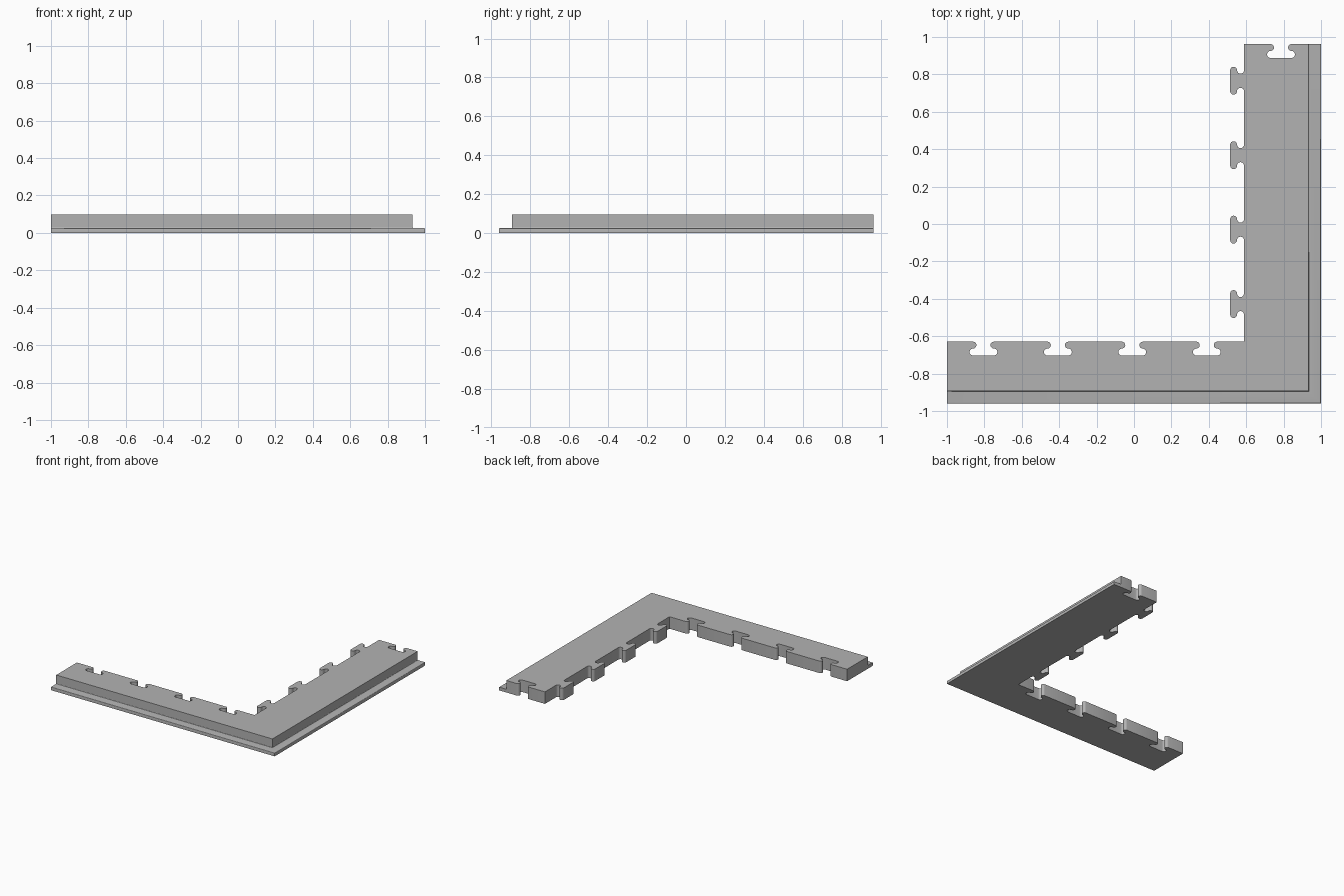
import bpy, bmesh, math
from mathutils import Vector

cube = bpy.data.objects.get("Cube")
if cube:
    bpy.data.objects.remove(cube, do_unlink=True)

# Main dimensions
HEIGHT = 0.097
LEFT, WALL_X = -1.0, 0.933
FRONT, BACK = -0.893, 0.962
INNER_X, INNER_Y = 0.588, -0.629
LIP_W, LIP_H = 0.067, 0.026
PITCH = 0.398
R = 0.0185          # rounding of the joint

grey = bpy.data.materials.new("rubber_grey")
grey.use_nodes = True
colour = (0.45, 0.45, 0.45, 1)
grey.diffuse_color = colour
grey.node_tree.nodes["Principled BSDF"].inputs["Base Color"].default_value = colour


def arc(cx, cy, r, start, end, steps=8):
    """Points along an arc, angles in degrees."""
    angles = [math.radians(start + (end - start) * i / steps) for i in range(steps + 1)]
    return [(cx + r * math.cos(a), cy + r * math.sin(a)) for a in angles]


def joint():
    """T-shaped interlock: u runs along the edge, v away from it."""
    neck = arc(0.056, R, R, 270, 90)
    head = arc(0.056, 3 * R, R, -90, 90)[1:]
    half = neck + head
    return half + [(-u, v) for u, v in reversed(half)]


def place(centre, along, depth):
    """Joint outline placed on an edge, walked in the 'along' direction."""
    c, a, d = Vector(centre), Vector(along), Vector(depth)
    return [c + a * u + d * v for u, v in reversed(joint())]


def finish(name, bm):
    bmesh.ops.recalc_face_normals(bm, faces=bm.faces)
    mesh = bpy.data.meshes.new(name)
    bm.to_mesh(mesh)
    bm.free()
    mesh.materials.append(grey)
    obj = bpy.data.objects.new(name, mesh)
    bpy.context.collection.objects.link(obj)
    bpy.ops.object.select_all(action="DESELECT")
    obj.select_set(True)
    bpy.context.view_layer.objects.active = obj
    bpy.ops.object.shade_smooth_by_angle(angle=math.radians(35))
    return obj


# Corner body: L outline with sockets and tabs, anticlockwise
outline = [(LEFT, FRONT), (WALL_X, FRONT), (WALL_X, BACK)]
outline += place((0.786, BACK), (-1, 0), (0, -1))
outline += [(INNER_X, BACK)]
for i in range(4):
    outline += place((INNER_X, 0.766 - PITCH * i), (0, -1), (-1, 0))
outline += [(INNER_X, INNER_Y)]
for i in range(4):
    outline += place((0.389 - PITCH * i, INNER_Y), (-1, 0), (0, -1))
outline += [(LEFT, INNER_Y)]

bm = bmesh.new()
base = bm.faces.new([bm.verts.new((p[0], p[1], 0)) for p in outline])
top = bmesh.ops.extrude_face_region(bm, geom=[base], use_keep_orig=True)["geom"]
bmesh.ops.translate(bm, verts=[g for g in top if isinstance(g, bmesh.types.BMVert)],
                    vec=(0, 0, HEIGHT))
finish("corner_body", bm)

# Edge lip: filleted profile swept round the two outer sides with a mitre
f = 0.005
profile = [(0, 0), (LIP_W, 0)]
profile += arc(LIP_W - f, LIP_H - f, f, 0, 90, 4)
profile += arc(f, LIP_H + f, f, 270, 180, 4)
bm = bmesh.new()
rings = []
for station in (lambda d: (LEFT, FRONT - d),
                lambda d: (WALL_X + d, FRONT - d),
                lambda d: (WALL_X + d, BACK)):
    rings.append([bm.verts.new((*station(d), z)) for d, z in profile])
count = len(profile)
for a, b in zip(rings, rings[1:]):
    for i in range(count):
        j = (i + 1) % count
        bm.faces.new((a[i], a[j], b[j], b[i]))
bm.faces.new(rings[0])
bm.faces.new(rings[-1])
finish("edge_lip", bm)
